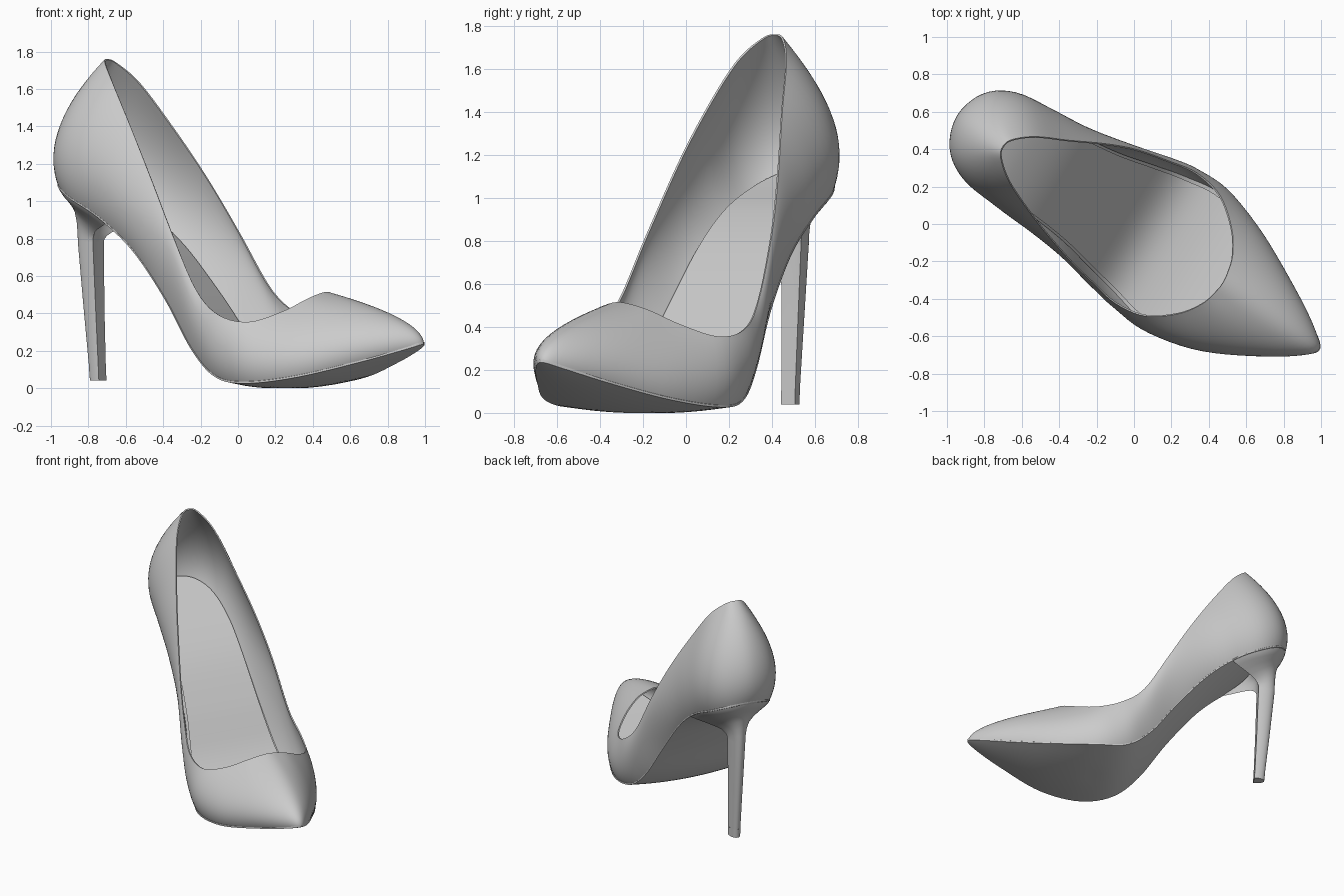
import bpy, math
from mathutils import Vector

if "Cube" in bpy.data.objects:
    bpy.data.objects.remove(bpy.data.objects["Cube"])

ANG = math.radians(-32)      # the shoe lies diagonally; s = along the foot, t = across it
CA, SA = math.cos(ANG), math.sin(ANG)

# stations from heel back to toe tip: sole edge, middle of wall, top rim  (s, t, z each)
ST = [
    ((-1.09, 0, 1.11), (-1.07, 0, 1.42), (-.815, 0, 1.76)),
    ((-1.05, .135, 1.085), (-1.01, .17, 1.39), (-.79, .06, 1.74)),
    ((-.93, .22, 1.02), (-.87, .268, 1.31), (-.69, .14, 1.63)),
    ((-.72, .25, .91), (-.66, .30, 1.15), (-.53, .215, 1.395)),
    ((-.50, .26, .735), (-.45, .32, .93), (-.37, .285, 1.13)),
    ((-.28, .285, .475), (-.22, .355, .66), (-.20, .345, .825)),
    ((-.08, .33, .20), (-.03, .40, .36), (-.02, .385, .52)),
    ((.10, .37, .055), (.13, .43, .20), (.14, .412, .39)),
    ((.33, .405, .026), (.33, .438, .18), (.31, .38, .355)),
    ((.62, .34, .06), (.58, .36, .225), (.455, .27, .41)),
    ((.92, .19, .14), (.82, .23, .298), (.535, .155, .475)),
    ((1.12, .075, .205), (.98, .105, .353), (.562, .065, .505)),
    ((1.195, 0, .235), (1.04, 0, .373), (.57, 0, .515)),
]
FULL = ST + [tuple((s, -t, z) for s, t, z in row) for row in ST[-2:0:-1]]
N = len(FULL)


def smooth(x, a, b):
    q = min(max((x - a) / (b - a), 0), 1)
    return q * q * (3 - 2 * q)


def rail(u, k):
    """Smooth closed curve through rail k (0 sole edge, 1 wall, 2 rim)."""
    i = math.floor(u)
    f = u - i
    a, b, c, d = (Vector(FULL[(i + j) % N][k]) for j in (-1, 0, 1, 2))
    p = .5 * (2 * b + (c - a) * f + (2 * a - 5 * b + 4 * c - d) * f * f
              + (3 * b - a - 3 * c + d) * f ** 3)
    p.y -= (.02 if k == 2 else .045) * smooth(p.x, 0, .8)       # toe swings sideways
    p.y -= (0, .012, .02)[k] * smooth(-p.x, .2, .6)             # collar leans sideways
    return p


def world(p):
    return (p.x * CA - p.y * SA, p.x * SA + p.y * CA, p.z)


def make(name, grid, wrap=False, caps=False, flip=False, thick=0, angle=40):
    """Mesh from rows of points, with optional closed rows, end cap and thickness."""
    n = len(grid[0])
    verts = [world(p) for row in grid for p in row]
    faces = []
    for r in range(len(grid) - 1):
        for c in range(n if wrap else n - 1):
            d = (c + 1) % n
            f = (r * n + c, r * n + d, (r + 1) * n + d, (r + 1) * n + c)
            faces.append(f[::-1] if flip else f)
    if caps:
        last = (len(grid) - 1) * n
        faces.append(tuple(range(last, last + n)))
    me = bpy.data.meshes.new(name)
    me.from_pydata(verts, [], faces)
    me.validate()
    ob = bpy.data.objects.new(name, me)
    bpy.context.collection.objects.link(ob)
    bpy.ops.object.select_all(action='DESELECT')
    bpy.context.view_layer.objects.active = ob
    ob.select_set(True)
    if thick:
        m = ob.modifiers.new("thickness", 'SOLIDIFY')
        m.thickness = thick
        m.offset = -1
        bpy.ops.object.modifier_apply(modifier=m.name)
    bpy.ops.object.shade_smooth_by_angle(angle=math.radians(angle))
    return ob


# upper: wall curves swept all round from sole edge to rim
COLS, ROWS = N * 5, 18
upper = []
for r in range(ROWS + 1):
    v = r / ROWS
    row = []
    for c in range(COLS):
        b, m, e = (rail(c * N / COLS, k) for k in range(3))
        ctl = 2 * m - (b + e) / 2
        row.append(b * (1 - v) ** 2 + ctl * 2 * v * (1 - v) + e * v * v)
    upper.append(row)
make("upper", upper, wrap=True, flip=True, thick=.009)


# sole and insole: strips laid across between the two sole edges
def strip(across, shrink, lift, belly):
    grid = []
    for i in range(73):
        u = .02 + (12 - .04) * i / 72
        left, right = rail(u, 0), rail(N - u, 0)
        mid, half = (left + right) / 2, (left - right) / 2
        row = []
        for v, dz in across:
            p = mid + half * v
            p.x = .05 + (p.x - .05) * shrink
            p.z = max(p.z + lift + dz - belly * half.y * max(0, 1 - v * v), 0)
            row.append(p)
        grid.append(row)
    return grid


flat = [(-1 + j / 8, 0) for j in range(17)]
lip = [(-1, .014), (-1.02, .01), (-1.02, 0)]
sole_cols = lip + flat[1:-1] + [(-v, d) for v, d in lip[::-1]]
make("sole", strip(sole_cols, 1.003, 0, .07))
make("insole", strip([(v * .93, d) for v, d in flat], .98, .03, 0), flip=True)


# heel: horseshoe seat under the upper flowing into a slim D-shaped post
WING, NB, NF = 3.2, 28, 12


def post_ring(back, front, half, z):
    ring = []
    for i in range(NB + 1):
        a = (i / NB * 2 - 1) * math.pi / 2
        ring.append(Vector((front - (front - back) * math.cos(a) ** .8,
                            half * math.sin(a) + .018, z)))
    ring += [Vector((front, half * (1 - 2 * i / NF) + .018, z)) for i in range(1, NF)]
    return ring


seat = []
for i in range(NB + 1):
    p = rail((i / NB * 2 - 1) * WING, 0)
    seat.append(Vector((p.x, p.y * 1.01, p.z + .004)))
wl, wr = seat[-1], seat[0]
for i in range(1, NF):
    p = wl.lerp(wr, i / NF)
    bow = 1 - (1 - 2 * i / NF) ** 2
    seat.append(p + Vector((-.17 * bow, 0, .07 * bow)))

top = post_ring(-1.015, -.892, .055, .78)
rings = []
for w, zf in ((0, 0), (.05, .07), (.22, .16), (.45, .25), (.68, .36), (.84, .48),
              (.94, .66), (.985, .83), (1, 1)):
    rings.append([Vector((a.x + (b.x - a.x) * w, a.y + (b.y - a.y) * w,
                          a.z + (b.z - a.z) * zf)) for a, b in zip(seat, top)])
rings.append(post_ring(-.977, -.88, .044, .40))
rings.append(post_ring(-.945, -.868, .038, .105))
make("heel", rings, wrap=True, caps=True, flip=True, angle=50)

# heel tip: the small replaceable lift at the bottom
make("heel_tip", [post_ring(-.946, -.867, .039, .105), post_ring(-.94, -.865, .038, .04)],
     wrap=True, caps=True, flip=True, angle=50)
